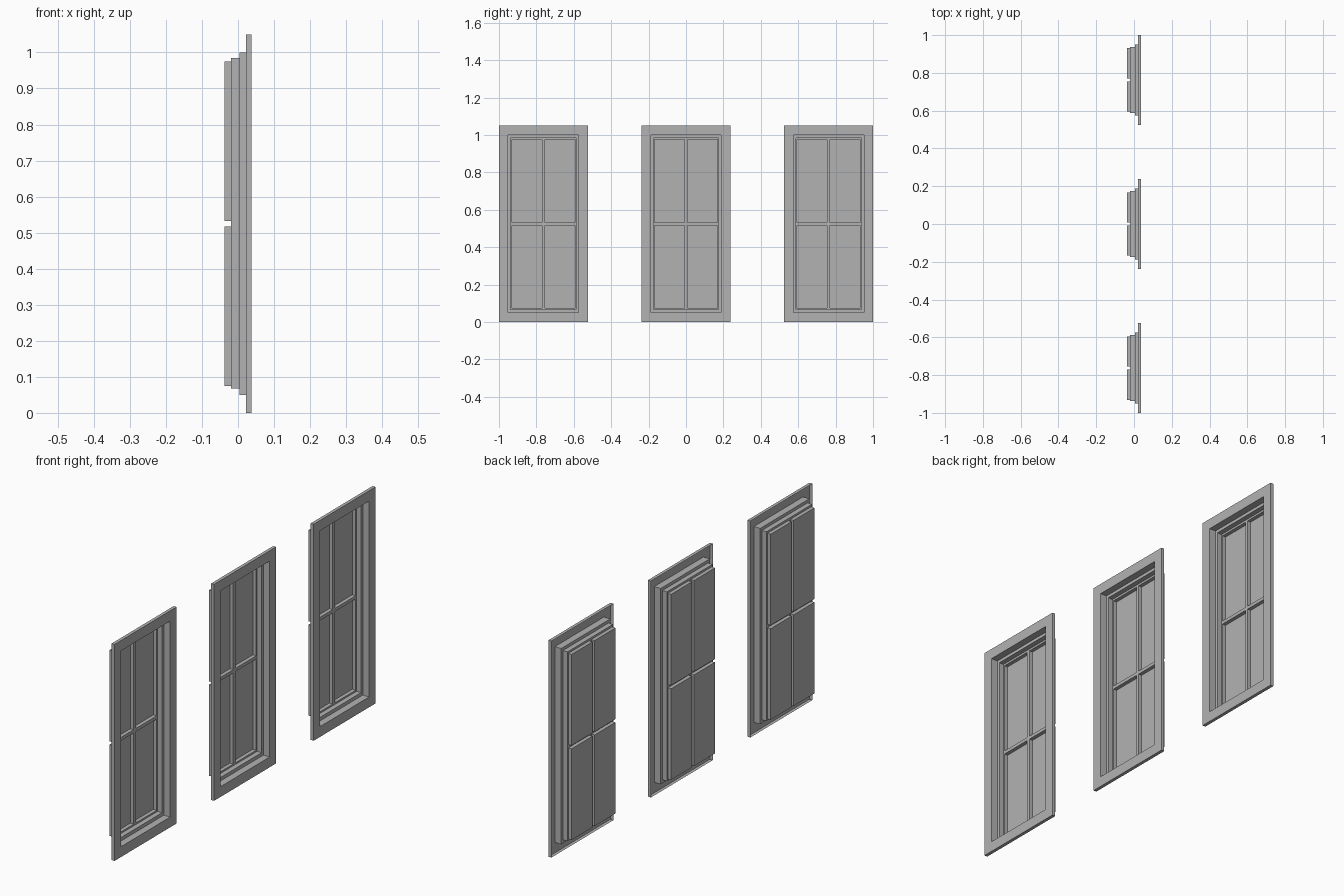
import bpy
import bmesh

cube = bpy.data.objects.get("Cube")
if cube:
    bpy.data.objects.remove(cube, do_unlink=True)

paint = bpy.data.materials.new("plain_grey")
paint.use_nodes = True
GREY = (0.45, 0.45, 0.45, 1)
paint.diffuse_color = GREY
paint.node_tree.nodes["Principled BSDF"].inputs["Base Color"].default_value = GREY

# Depth of each step, from the room face back to the glass
FRONT, RIM, STEP, SASH, GLASS = 0.038, 0.022, 0.004, -0.020, -0.038

# Nested outlines: y from, y to, z from, z to
OUTER = (-0.2375, 0.2375, 0, 1.05)
OPENING = (-0.188, 0.188, 0.05, 1.0)
INNER = (-0.175, 0.175, 0.067, 0.985)
GLAZING = (-0.168, 0.168, 0.075, 0.975)
MID_Z, BAR = 0.525, 0.008


def corners(rect, x):
    y0, y1, z0, z1 = rect
    return [(x, y0, z0), (x, y1, z0), (x, y1, z1), (x, y0, z1)]


def face(bm, points):
    bm.faces.new([bm.verts.new(p) for p in points])


def bands(bm, loops):
    """Join successive rectangles with a band of four faces."""
    for (rect_a, xa), (rect_b, xb) in zip(loops, loops[1:]):
        a, b = corners(rect_a, xa), corners(rect_b, xb)
        for i in range(4):
            j = (i + 1) % 4
            face(bm, (a[i], a[j], b[j], b[i]))


def finish(bm, name, y):
    bmesh.ops.remove_doubles(bm, verts=bm.verts, dist=0.0001)
    mesh = bpy.data.meshes.new(name)
    bm.to_mesh(mesh)
    bm.free()
    mesh.materials.append(paint)
    obj = bpy.data.objects.new(name, mesh)
    obj.location.y = y
    bpy.context.collection.objects.link(obj)


def build_window(side, y):
    # Outer frame with its thin rim and the stepped reveal
    bm = bmesh.new()
    bands(bm, [(OUTER, RIM), (OUTER, FRONT), (OPENING, FRONT),
               (OPENING, STEP), (INNER, STEP), (INNER, SASH), (GLAZING, SASH)])
    finish(bm, side + "_window_frame", y)

    # Glazing bars forming a cross
    y0, y1, z0, z1 = GLAZING
    bm = bmesh.new()
    low, high = MID_Z - BAR, MID_Z + BAR
    for rect in ((-BAR, BAR, z0, low), (-BAR, BAR, low, high), (-BAR, BAR, high, z1),
                 (y0, -BAR, low, high), (BAR, y1, low, high)):
        face(bm, corners(rect, SASH))
    finish(bm, side + "_glazing_bars", y)

    # Four recessed panes
    bm = bmesh.new()
    for ya, yb in ((y0, -BAR), (BAR, y1)):
        for za, zb in ((z0, low), (high, z1)):
            pane = (ya, yb, za, zb)
            bands(bm, [(pane, SASH), (pane, GLASS)])
            face(bm, corners(pane, GLASS))
    finish(bm, side + "_panes", y)


for side, y in (("front", -0.7625), ("middle", 0), ("back", 0.7625)):
    build_window(side, y)
